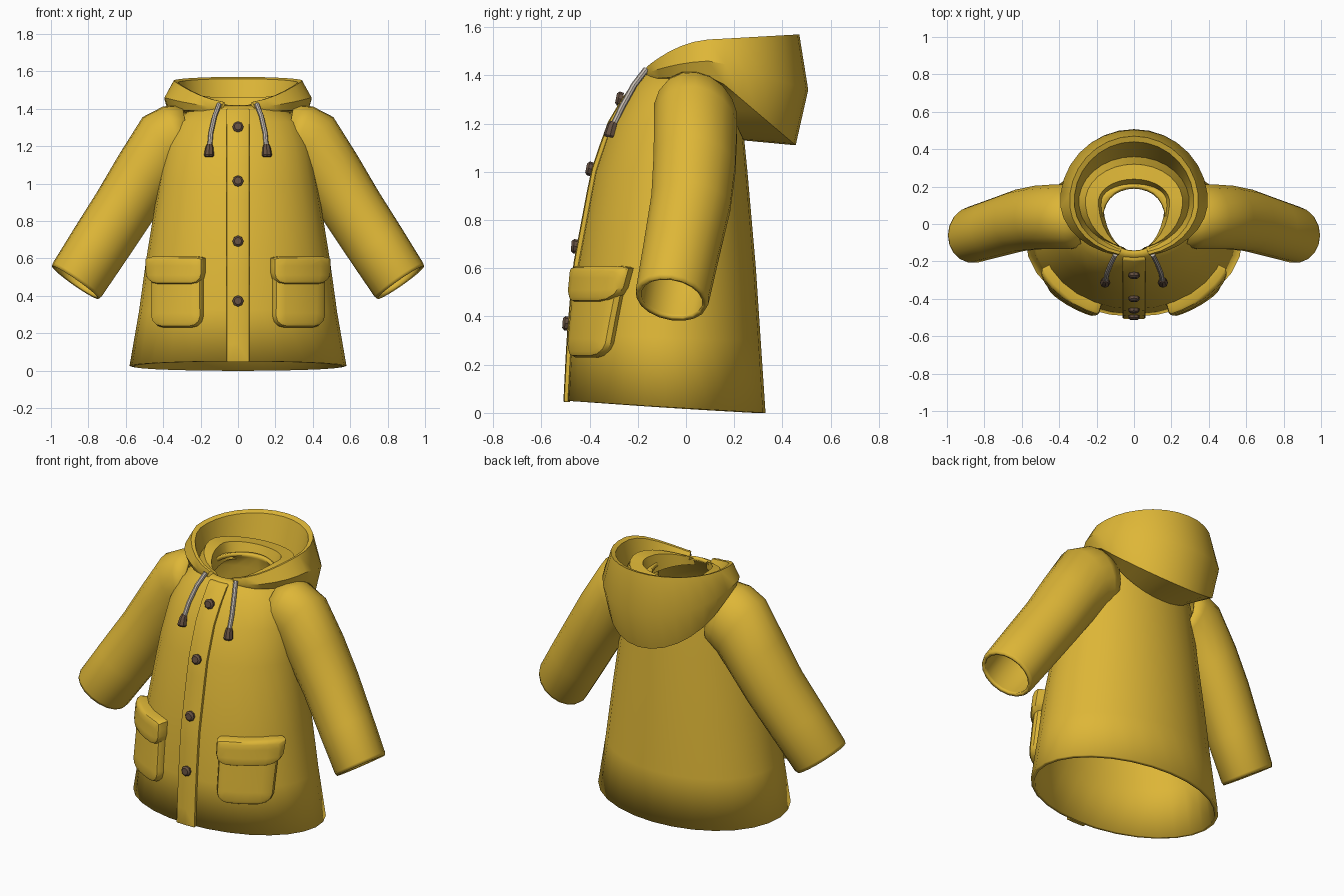
import bpy, bmesh, math
from mathutils import Vector

if "Cube" in bpy.data.objects:
    bpy.data.objects.remove(bpy.data.objects["Cube"])


def material(name, rgb):
    m = bpy.data.materials.new(name)
    m.diffuse_color = (*rgb, 1)
    m.use_nodes = True
    m.node_tree.nodes["Principled BSDF"].inputs["Base Color"].default_value = m.diffuse_color
    return m


YELLOW = material("raincoat yellow", (0.73, 0.47, 0.038))
BROWN = material("button brown", (0.13, 0.08, 0.053))
CORD = material("cord grey", (0.56, 0.50, 0.44))


def finish(bm, name, mat, thick=0, mirror=False, angle=35):
    bmesh.ops.recalc_face_normals(bm, faces=bm.faces)
    me = bpy.data.meshes.new(name)
    bm.to_mesh(me)
    bm.free()
    ob = bpy.data.objects.new(name, me)
    bpy.context.collection.objects.link(ob)
    me.materials.append(mat)
    if thick:
        s = ob.modifiers.new("thickness", "SOLIDIFY")
        s.thickness, s.offset = thick, -1
    if mirror:
        m = ob.modifiers.new("mirror", "MIRROR")
        m.use_mirror_merge = False
    bpy.ops.object.select_all(action="DESELECT")
    ob.select_set(True)
    bpy.context.view_layer.objects.active = ob
    bpy.ops.object.shade_smooth_by_angle(angle=math.radians(angle))
    return ob


def loft(rings, closed=True, caps=False):
    bm = bmesh.new()
    vs = [[bm.verts.new(p) for p in r] for r in rings]
    n = len(vs[0])
    for a, b in zip(vs, vs[1:]):
        for i in range(n if closed else n - 1):
            j = (i + 1) % n
            bm.faces.new((a[i], a[j], b[j], b[i]))
    if caps:
        bm.faces.new(vs[0])
        bm.faces.new(vs[-1])
    return bm


# Body cross-sections: height, half width, back y, front y, centre y
BODY = [(0.0, .58, .33, -.495, -.08), (0.3, .53, .31, -.48, -.08),
        (0.6, .49, .29, -.455, -.08), (1.0, .425, .255, -.38, -.06),
        (1.2, .39, .235, -.312, -.03), (1.33, .34, .22, -.235, .01),
        (1.40, .25, .215, -.18, .03), (1.42, .17, .21, -.155, .03)]


def section(z):
    z = min(max(z, 0), 1.42)
    for a, b in zip(BODY, BODY[1:]):
        if z <= b[0]:
            t = (z - a[0]) / (b[0] - a[0])
            return [p + (q - p) * t for p, q in zip(a, b)][1:]


def body_ring(row, n=28):
    z, w, yb, yf, yc = row
    ring = []
    for i in range(n):
        a = 2 * math.pi * i / n
        c = math.cos(a)
        lift = .05 * (1 - c) / 2 * max(0, 1 - z / .6)
        ring.append((w * math.sin(a), yc + c * (yb - yc if c > 0 else yc - yf), z + lift))
    return ring


finish(loft([body_ring(r) for r in BODY]), "coat_body", YELLOW, thick=.022)


def wrap(x, z, off):
    """Point on the coat front, pushed outward by off."""
    w, yb, yf, yc = section(z)
    d = yc - yf
    k = math.sqrt(max(.02, 1 - (x / w) ** 2))
    n = Vector((x / w ** 2, -k / d)).normalized()
    return Vector((x + n.x * off, yc - d * k + n.y * off, z))


def panel(name, x0, x1, z0, z1, depth, corner, edge, mirror, cuts):
    """Rounded slab laid on the coat front: rounded outline, soft outer edge."""
    def outline(inset):
        r = max(corner - inset, .004)
        pts = []
        for cx, cz, s in ((x1 - inset - r, z1 - inset - .01, 0), (x0 + inset + r, z1 - inset - .01, 1),
                          (x0 + inset + r, z0 + inset + r, 2), (x1 - inset - r, z0 + inset + r, 3)):
            rz = .01 if s < 2 else r
            for k in range(4):
                a = math.pi / 2 * (s + k / 3)
                pts.append((cx + r * math.cos(a), cz + rz * math.sin(a)))
        return pts
    layers = [(0, -.01), (0, depth - edge), (edge * .35, depth - edge * .3), (edge, depth)]
    bm = loft([[(x, off, z) for x, z in outline(i)] for i, off in layers], caps=True)
    for axis, lo, hi, num in (((1, 0, 0), x0, x1, cuts[0]), ((0, 0, 1), z0, z1, cuts[1])):
        for k in range(1, num):
            co = Vector(axis) * (lo + (hi - lo) * k / num)
            bmesh.ops.bisect_plane(bm, geom=bm.verts[:] + bm.edges[:] + bm.faces[:],
                                   plane_co=co, plane_no=axis)
    for v in bm.verts:
        v.co = wrap(v.co.x, v.co.z, v.co.y)
    finish(bm, name, YELLOW, mirror=mirror)


# Button placket and pockets
panel("front_placket", -.06, .06, .045, 1.40, .016, .006, .005, False, (2, 14))
panel("pocket_pouch", .185, .445, .23, .54, .045, .06, .025, True, (5, 4))
panel("pocket_flap", .175, .455, .46, .61, .06, .06, .02, True, (5, 3))

# Sleeves: centre, in-plane radius vector (x, z), depth radius
SLEEVE = [(.27, .04, 1.24, .03, .18, .165), (.33, .04, 1.23, .07, .182, .175),
          (.40, .04, 1.19, .11, .165, .175), (.51, .035, 1.03, .13, .118, .172),
          (.61, .02, .87, .14, .09, .166), (.74, -.02, .67, .136, .09, .158),
          (.86, -.057, .485, .13, .09, .152), (.87, -.06, .47, .125, .086, .146)]
rings = []
for x, y, z, px, pz, ry in SLEEVE:
    rings.append([(x + px * math.cos(a), y + ry * math.sin(a), z + pz * math.cos(a) - .02 * math.sin(a))
                  for a in (2 * math.pi * i / 18 for i in range(18))])
finish(loft(rings), "sleeves", YELLOW, thick=.02, mirror=True)

# Folded hood: half width, back y, front y, then z at back, side, front
HOOD = [(.30, .24, -.15, 1.13, 1.38, 1.385), (.37, .455, -.165, 1.11, 1.395, 1.385),
        (.395, .507, -.175, 1.34, 1.46, 1.405), (.345, .47, -.17, 1.57, 1.55, 1.43),
        (.32, .44, -.155, 1.56, 1.54, 1.43), (.295, .36, -.13, 1.28, 1.42, 1.40),
        (.26, .32, -.13, 1.45, 1.48, 1.42), (.19, .24, -.14, 1.46, 1.47, 1.41),
        (.165, .205, -.15, 1.37, 1.37, 1.37)]
rings = []
for w, yb, yf, zb, zs, zf in HOOD:
    ring = []
    for i in range(-14, 15):
        a = math.radians(167) * i / 14
        c = math.cos(a)
        y = .12 + c * (yb - .12 if c > 0 else .12 - yf)
        z = zs + ((zb - zs) * c if c > 0 else (zf - zs) * c * c)
        ring.append((w * math.sin(a), y, z))
    rings.append(ring)
bm = loft(rings, closed=False)
bm.verts.ensure_lookup_table()
for end in (0, 28):
    bm.faces.new([bm.verts[k * 29 + end] for k in range(len(HOOD))])
finish(bm, "folded_hood", YELLOW, angle=40)


def tube(name, pts, radii, mat, sides=8, mirror=False):
    pts = [Vector(p) for p in pts]
    rings = []
    for i, p in enumerate(pts):
        d = (pts[min(i + 1, len(pts) - 1)] - pts[max(i - 1, 0)]).normalized()
        u = d.cross(Vector((1, 0, .01))).normalized()
        v = d.cross(u)
        rings.append([p + radii[i] * (u * math.cos(t) + v * math.sin(t))
                      for t in (2 * math.pi * k / sides for k in range(sides))])
    finish(loft(rings, caps=True), name, mat, mirror=mirror)


# Buttons down the placket
for i, z in enumerate((1.30, 1.01, .69, .37)):
    p = wrap(0, z, .01)
    n = Vector((0, -1, .2 if z > .9 else .08)).normalized()
    tube(f"button_{i + 1}", [p, p + n * .018, p + n * .028], [.028, .03, .02], BROWN)

# Hood drawstrings with end toggles
tube("drawstrings", [(.10, -.165, 1.425), (.125, -.215, 1.36), (.145, -.265, 1.27), (.152, -.303, 1.19)],
     [.013] * 4, CORD, mirror=True)
tube("drawstring_ends", [(.151, -.298, 1.205), (.153, -.305, 1.19), (.155, -.315, 1.15), (.155, -.316, 1.143)],
     [.017, .022, .027, .022], BROWN, mirror=True)
